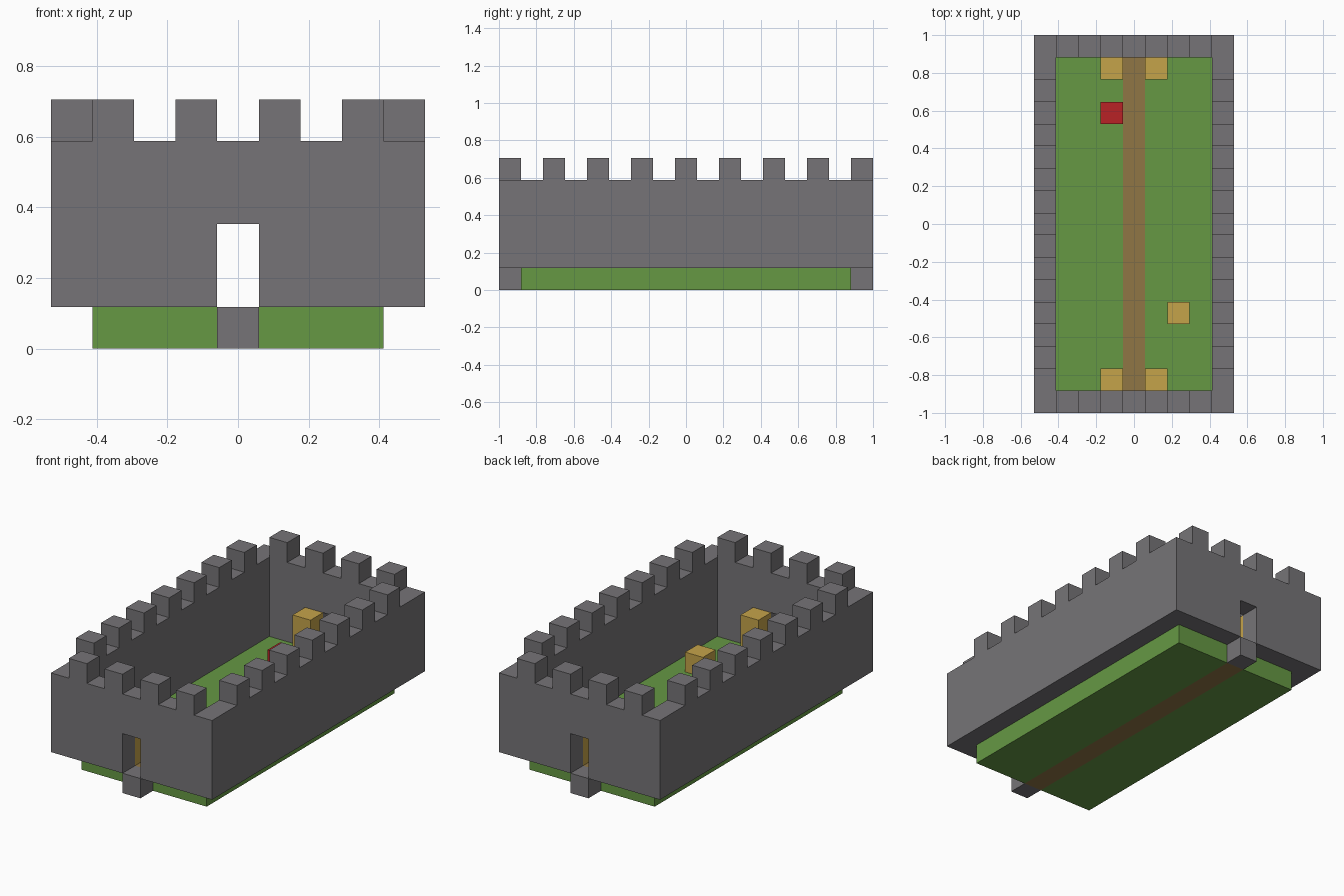
import bpy
import bmesh

U = 2 / 17  # one building block


def make_material(name, rgb):
    lin = [((c / 255 + 0.055) / 1.055) ** 2.4 for c in rgb] + [1]
    mat = bpy.data.materials.new(name)
    mat.use_nodes = True
    mat.diffuse_color = lin
    mat.node_tree.nodes["Principled BSDF"].inputs["Base Color"].default_value = lin
    return mat


def box(name, x, y, z, mat=None):
    """Box from (low, high) ranges, measured in blocks."""
    bm = bmesh.new()
    bmesh.ops.create_cube(bm, size=1)
    for v in bm.verts:
        v.co = [U * r[int(c > 0)] for r, c in zip((x, y, z), v.co)]
    mesh = bpy.data.meshes.new(name)
    bm.to_mesh(mesh)
    bm.free()
    if mat:
        mesh.materials.append(mat)
    obj = bpy.data.objects.new(name, mesh)
    bpy.context.collection.objects.link(obj)
    return obj


def cell(i):
    return (i - 0.5, i + 0.5)


def cut(target, x, y, z):
    """Carve a box-shaped opening out of the target."""
    cutter = box("cutter", x, y, z)
    cutter.hide_render = True
    mod = target.modifiers.new("opening", 'BOOLEAN')
    mod.operation = 'DIFFERENCE'
    mod.solver = 'EXACT'
    mod.object = cutter
    bpy.context.view_layer.objects.active = target
    bpy.ops.object.modifier_apply(modifier=mod.name)
    bpy.data.objects.remove(cutter)


cube = bpy.data.objects.get("Cube")
if cube:
    bpy.data.objects.remove(cube)

stone = make_material("stone grey", (118, 116, 119))
grass = make_material("grass green", (102, 152, 68))
dirt = make_material("dirt brown", (144, 118, 69))
straw = make_material("straw yellow", (197, 164, 74))
red = make_material("red", (184, 34, 38))

# Castle wall: a solid block with courtyard, gates and battlement gaps cut out
wall = box("castle_wall", (-4.5, 4.5), (-8.5, 8.5), (1, 6), stone)
cut(wall, (-3.5, 3.5), (-7.5, 7.5), (0, 7))
cut(wall, cell(0), (-9, 9), (0, 3))
for i in (-2, 0, 2):
    cut(wall, cell(i), (-9, 9), (5, 7))
for i in range(-5, 6, 2):
    cut(wall, (-5, 5), cell(i), (5, 7))
for x in ((-5, -3.5), (3.5, 5)):
    for y in ((-9, -6.5), (6.5, 9)):
        cut(wall, x, y, (5, 7))

# Courtyard floor
box("lawn_right", (-3.5, -0.5), (-7.5, 7.5), (0, 1), grass)
box("lawn_left", (0.5, 3.5), (-7.5, 7.5), (0, 1), grass)
box("path", cell(0), (-7.5, 7.5), (0, 1), dirt)

# Gate steps and the posts just inside each gate
for end, y in (("front", -8), ("back", 8)):
    box(end + "_gate_step", cell(0), cell(y), (0, 1), stone)
    for side, x in (("right", -1), ("left", 1)):
        box(f"{end}_{side}_gate_post", cell(x), cell(y * 7 / 8), (1, 3), straw)

# Loose blocks on the lawn
box("straw_block", cell(2), cell(-4), (1, 2), straw)
box("red_block", cell(-1), cell(5), (1, 2), red)
